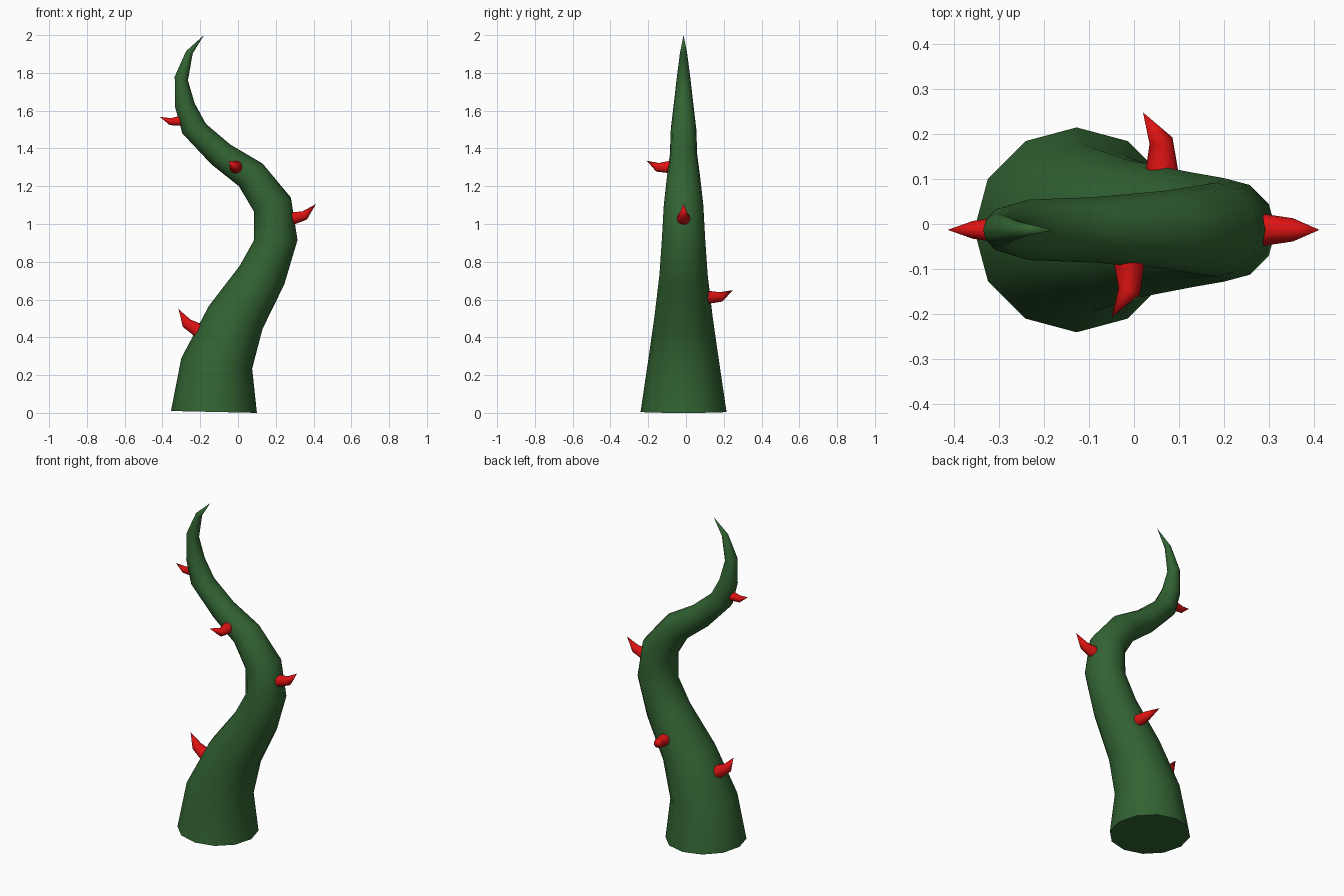
import bpy, bmesh, math
from mathutils import Vector

cube = bpy.data.objects.get("Cube")
if cube:
    bpy.data.objects.remove(cube, do_unlink=True)


def material(name, rgb):
    mat = bpy.data.materials.new(name)
    mat.use_nodes = True
    mat.diffuse_color = (*rgb, 1)
    mat.node_tree.nodes["Principled BSDF"].inputs["Base Color"].default_value = (*rgb, 1)
    return mat


green = material("vine_green", (0.032, 0.125, 0.032))
red = material("thorn_red", (0.72, 0.006, 0.006))
MID_Y = -0.013


def loft(name, rings, tip, sides, mat):
    """Bridge rings (centre, side axis, other axis) and close them with a point."""
    bm = bmesh.new()
    loops = []
    for c, u, v in rings:
        angles = [2 * math.pi * i / sides for i in range(sides)]
        loops.append([bm.verts.new(c + u * math.cos(a) + v * math.sin(a)) for a in angles])
    bm.faces.new(loops[0])
    for a, b in zip(loops, loops[1:]):
        for i in range(sides):
            j = (i + 1) % sides
            bm.faces.new((a[i], a[j], b[j], b[i]))
    end = bm.verts.new(tip)
    for i in range(sides):
        bm.faces.new((loops[-1][i], loops[-1][(i + 1) % sides], end))
    bmesh.ops.recalc_face_normals(bm, faces=bm.faces)
    mesh = bpy.data.meshes.new(name)
    bm.to_mesh(mesh)
    bm.free()
    obj = bpy.data.objects.new(name, mesh)
    bpy.context.collection.objects.link(obj)
    mesh.materials.append(mat)
    bpy.ops.object.select_all(action='DESELECT')
    obj.select_set(True)
    bpy.context.view_layer.objects.active = obj
    bpy.ops.object.shade_smooth_by_angle(angle=math.radians(60))
    return obj


# Tentacle stem: left and right edge (x, z) of each round section
sections = [
    ((-0.355, 0.01), (0.10, 0.0)),
    ((-0.30, 0.29), (0.075, 0.235)),
    ((-0.155, 0.565), (0.13, 0.445)),
    ((0.01, 0.78), (0.245, 0.68)),
    ((0.085, 0.915), (0.315, 0.915)),
    ((0.085, 1.065), (0.28, 1.14)),
    ((0.005, 1.20), (0.13, 1.32)),
    ((-0.14, 1.315), (-0.04, 1.42)),
    ((-0.295, 1.48), (-0.17, 1.53)),
    ((-0.333, 1.62), (-0.23, 1.64)),
    ((-0.335, 1.78), (-0.265, 1.76)),
    ((-0.275, 1.915), (-0.24, 1.903)),
]
stem = []
for (lx, lz), (rx, rz) in sections:
    left, right = Vector((lx, MID_Y, lz)), Vector((rx, MID_Y, rz))
    half = (right - left) / 2
    stem.append(((left + right) / 2, half, Vector((0, half.length, 0))))
loft("vine_stem", stem, Vector((-0.18, MID_Y, 2.0)), 12, green)


# Thorns: root, bend and tip points of a hooked cone
def thorn(name, root, bend, tip, radius):
    root, bend, tip = Vector(root), Vector(bend), Vector(tip)
    first, last = (bend - root).normalized(), (tip - bend).normalized()
    rings = []
    for c, d, r in ((root, first, radius), (bend, first + last, radius * 0.68)):
        u = d.cross(Vector((0, 0, 1))).normalized()
        rings.append((c, u * r, d.normalized().cross(u) * r))
    loft(name, rings, tip, 10, red)


thorn("thorn_low_right", (-0.19, MID_Y, 0.425), (-0.272, MID_Y, 0.475),
      (-0.315, MID_Y, 0.55), 0.043)
thorn("thorn_back", (0.062, 0.10, 0.612), (0.06, 0.185, 0.614), (0.02, 0.248, 0.65), 0.039)
thorn("thorn_left", (0.27, MID_Y, 1.025), (0.353, MID_Y, 1.045), (0.412, MID_Y, 1.105), 0.038)
thorn("thorn_front", (-0.011, -0.075, 1.302), (-0.011, -0.15, 1.3), (-0.05, -0.208, 1.335), 0.036)
thorn("thorn_high_right", (-0.295, MID_Y, 1.547), (-0.358, MID_Y, 1.542),
      (-0.414, MID_Y, 1.567), 0.029)
